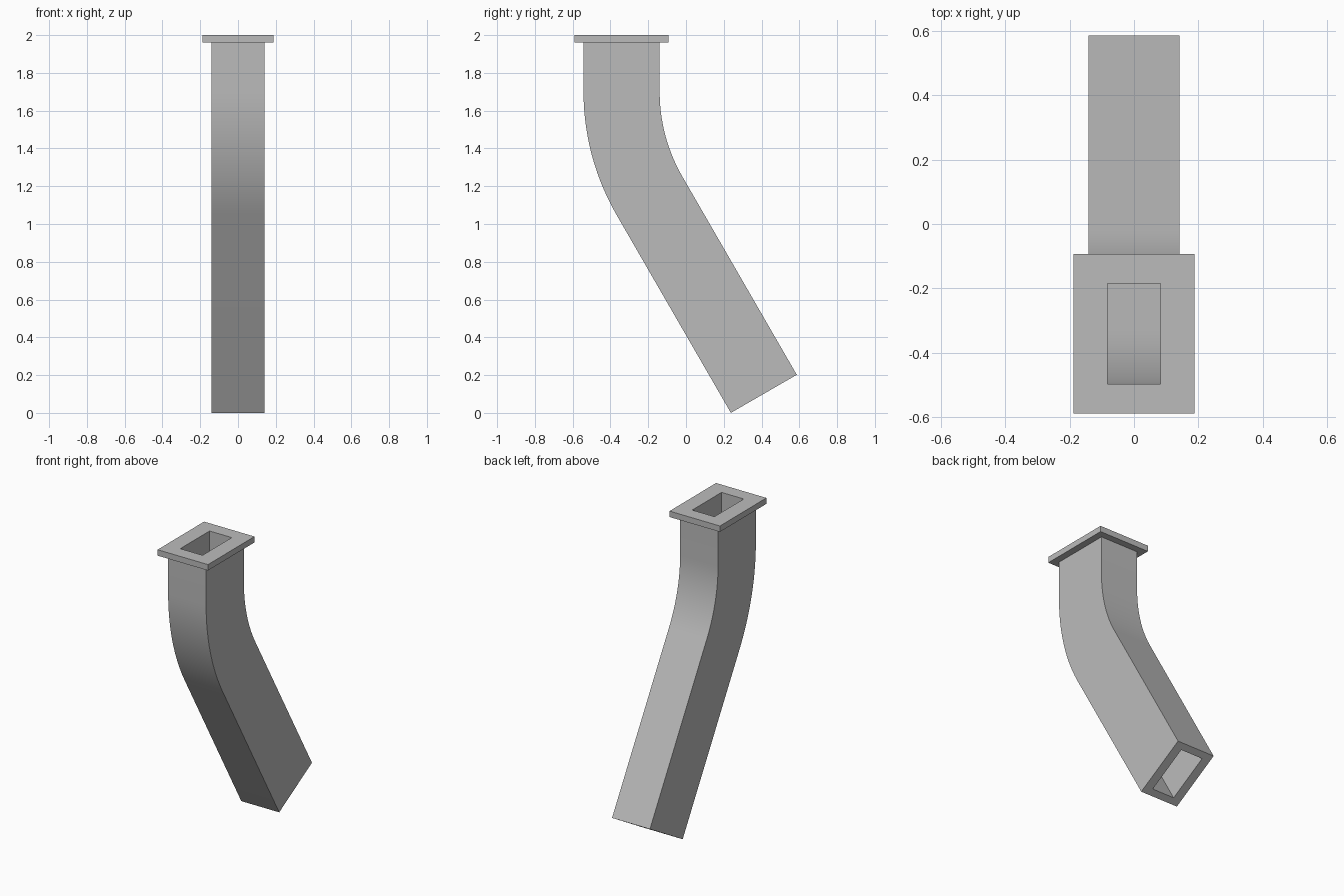
import bpy
import bmesh
from math import sin, cos, tan, radians
from mathutils import Vector

cube = bpy.data.objects.get("Cube")
if cube:
    bpy.data.objects.remove(cube, do_unlink=True)

AXIS_Y = -0.341            # centre line of the upright part
TOP, FLANGE_Z = 2.0, 1.96
BEND, RADIUS, STEPS = radians(30), 1.1, 14
END = Vector((0, 0.412, 0.101))
OUTER = (0.1415, 0.2015)   # half width, half depth
INNER = (0.083, 0.156)
FLANGE = (0.188, 0.248)

metal = bpy.data.materials.new("grey metal")
metal.use_nodes = True
grey = (0.5, 0.5, 0.5, 1)
metal.diffuse_color = grey
metal.node_tree.nodes["Principled BSDF"].inputs["Base Color"].default_value = grey


def ring(station, half):
    """Rectangle across the path at a (centre, tilt) station."""
    centre, tilt = station
    across = Vector((0, cos(tilt), sin(tilt)))
    side = Vector((1, 0, 0))
    return [centre + side * half[0] * sx + across * half[1] * sy
            for sx, sy in ((-1, -1), (1, -1), (1, 1), (-1, 1))]


def hollow_part(name, stations, outer, inner):
    """Skin a closed loop of rings: down the outside, back up the inside."""
    bm = bmesh.new()
    rings = [ring(s, outer) for s in stations]
    rings += [ring(s, inner) for s in reversed(stations)]
    loops = [[bm.verts.new(p) for p in r] for r in rings]
    for i, a in enumerate(loops):
        b = loops[(i + 1) % len(loops)]
        for j in range(4):
            k = (j + 1) % 4
            bm.faces.new((a[j], b[j], b[k], a[k]))
    bmesh.ops.recalc_face_normals(bm, faces=bm.faces)
    mesh = bpy.data.meshes.new(name)
    bm.to_mesh(mesh)
    bm.free()
    mesh.materials.append(metal)
    obj = bpy.data.objects.new(name, mesh)
    bpy.context.collection.objects.link(obj)
    bpy.ops.object.select_all(action='DESELECT')
    obj.select_set(True)
    bpy.context.view_layer.objects.active = obj
    bpy.ops.object.shade_smooth_by_angle(angle=radians(30))
    return obj


# Path: upright run, circular bend, sloping run
corner_z = END.z + (END.y - AXIS_Y) / tan(BEND)
bend_z = corner_z + RADIUS * tan(BEND / 2)
path = [(Vector((0, AXIS_Y, FLANGE_Z)), 0)]
for i in range(STEPS + 1):
    a = BEND * i / STEPS
    path.append((Vector((0, AXIS_Y + RADIUS * (1 - cos(a)), bend_z - RADIUS * sin(a))), a))
path.append((END, BEND))

hollow_part("duct", path, OUTER, INNER)

# Flat collar around the top opening
collar = [(Vector((0, AXIS_Y, z)), 0) for z in (TOP, FLANGE_Z)]
hollow_part("top_flange", collar, FLANGE, INNER)
